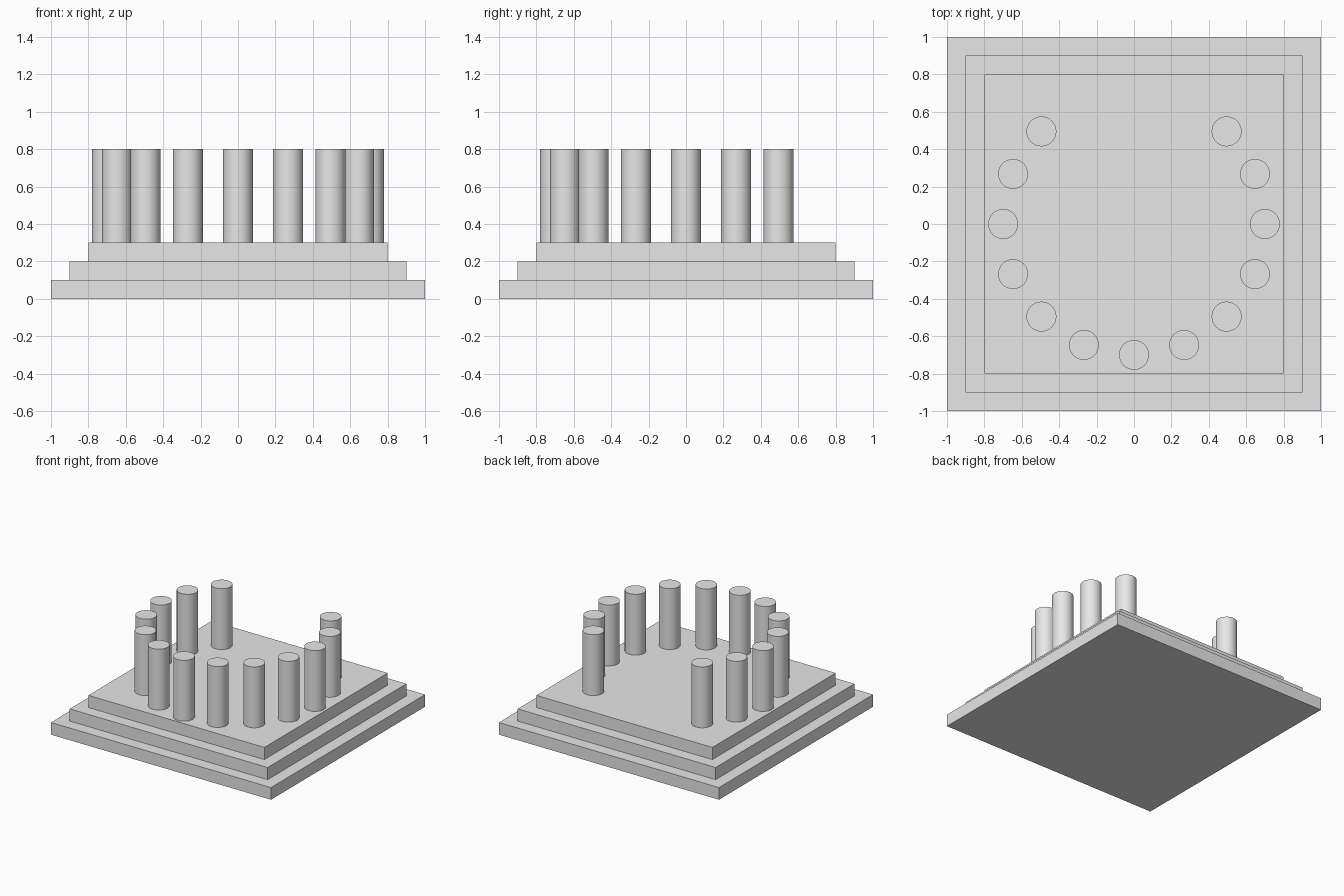
import bpy
import math

cube = bpy.data.objects.get("Cube")
if cube:
    bpy.data.objects.remove(cube, do_unlink=True)

# Single stone colour
stone = bpy.data.materials.new("light_grey_stone")
stone.use_nodes = True
colour = (0.8, 0.8, 0.8, 1.0)
stone.diffuse_color = colour
stone.node_tree.nodes["Principled BSDF"].inputs["Base Color"].default_value = colour

STEP_HEIGHT = 0.1
STEP_WIDTHS = (2.0, 1.8, 1.6)
RING_RADIUS = 0.7
COLUMN_RADIUS = 0.08
COLUMN_HEIGHT = 0.5
COLUMN_COUNT = 13


def finish(name):
    obj = bpy.context.object
    obj.name = name
    obj.data.materials.append(stone)
    return obj


# Stepped square base
for i, width in enumerate(STEP_WIDTHS):
    bpy.ops.mesh.primitive_cube_add(size=1, location=(0, 0, (i + 0.5) * STEP_HEIGHT))
    step = finish(f"base_step_{i + 1}")
    step.scale = (width, width, STEP_HEIGHT)
    bpy.ops.object.transform_apply(location=False, rotation=False, scale=True)

# Ring of columns, open towards the back
floor = len(STEP_WIDTHS) * STEP_HEIGHT
for i in range(COLUMN_COUNT):
    angle = math.radians(135 + i * 22.5)
    bpy.ops.mesh.primitive_cylinder_add(
        vertices=32, radius=COLUMN_RADIUS, depth=COLUMN_HEIGHT,
        location=(RING_RADIUS * math.cos(angle), RING_RADIUS * math.sin(angle),
                  floor + COLUMN_HEIGHT / 2))
    finish(f"column_{i + 1}")
    bpy.ops.object.shade_smooth_by_angle(angle=math.radians(30))
